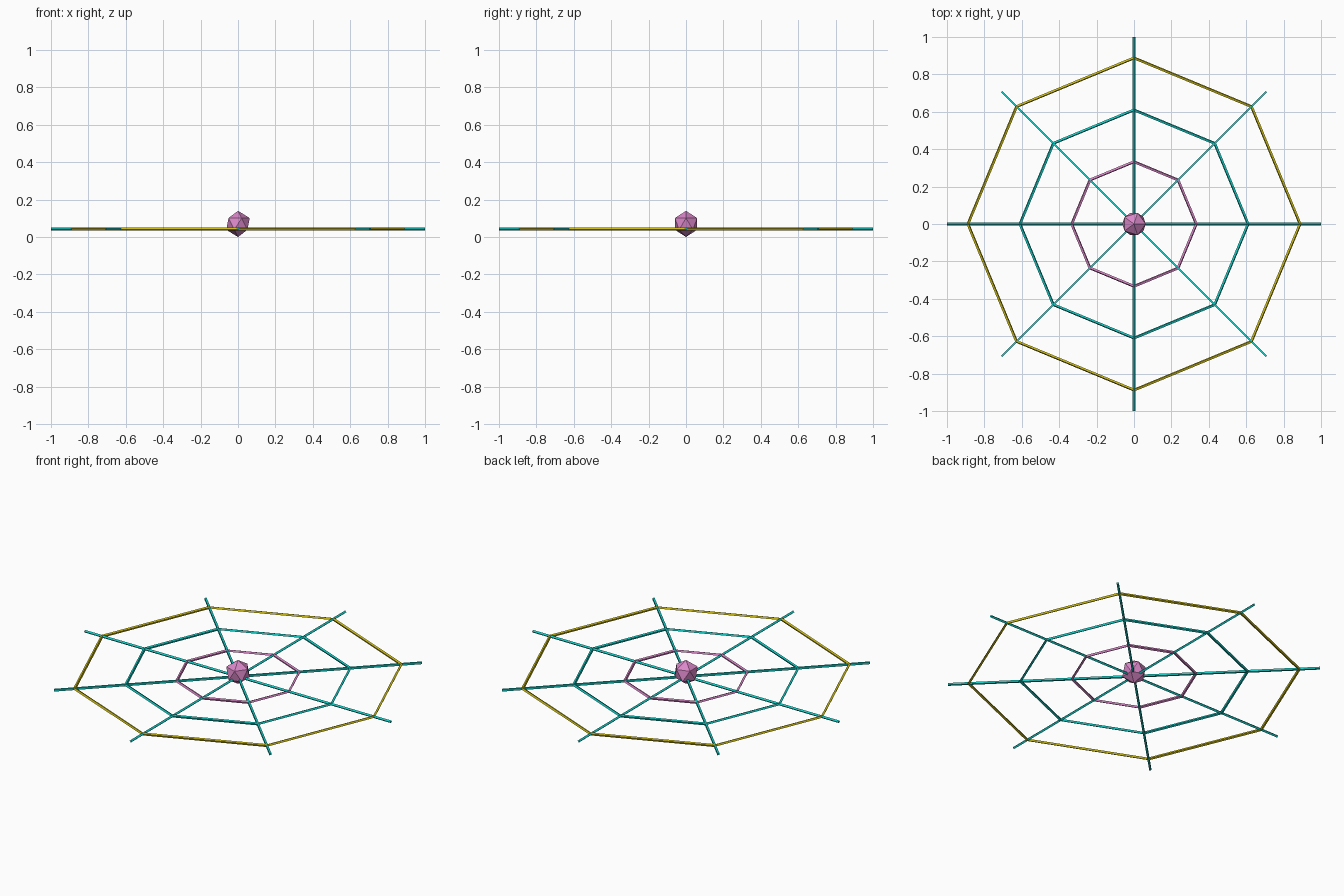
import bpy, math
from mathutils import Vector

if "Cube" in bpy.data.objects:
    bpy.data.objects.remove(bpy.data.objects["Cube"])

def mat(name, rgb):
    m = bpy.data.materials.new(name)
    lin = [((c / 255 + 0.055) / 1.055) ** 2.4 if c > 10 else c / 255 / 12.92 for c in rgb]
    m.diffuse_color = (*lin, 1)
    m.use_nodes = True
    m.node_tree.nodes["Principled BSDF"].inputs["Base Color"].default_value = m.diffuse_color
    return m

teal = mat("turquoise", (20, 205, 198))
olive = mat("olive yellow", (205, 188, 20))
mauve = mat("orchid pink", (218, 135, 200))
Z = 0.043

def rod(name, a, b, r, m):
    # square rod, rolled by the shortest turn from upright
    a, b = Vector(a), Vector(b)
    d = b - a
    bpy.ops.mesh.primitive_cylinder_add(vertices=4, radius=r, depth=d.length, location=(a + b) / 2)
    o = bpy.context.object
    o.name = name
    o.rotation_mode = 'QUATERNION'
    o.rotation_quaternion = Vector((0, 0, 1)).rotation_difference(d)
    o.data.materials.append(m)

def polar(r, i):
    t = i * math.pi / 4
    return (r * math.cos(t), r * math.sin(t), Z)

# radial threads
for i in range(8):
    rod(f"spoke_{i}", (0, 0, Z), polar(1, i), 0.008, teal)

# octagonal ring threads
for name, r, m in (("inner", 0.333, mauve), ("middle", 0.61, teal), ("outer", 0.888, olive)):
    for i in range(8):
        rod(f"{name}_ring_{i}", polar(r, i), polar(r, i + 1), 0.008, m)

# faceted centre knot
bpy.ops.mesh.primitive_ico_sphere_add(subdivisions=1, radius=0.07, location=(0, 0, 0.07))
knot = bpy.context.object
knot.name = "centre_knot"
knot.data.materials.append(mauve)
